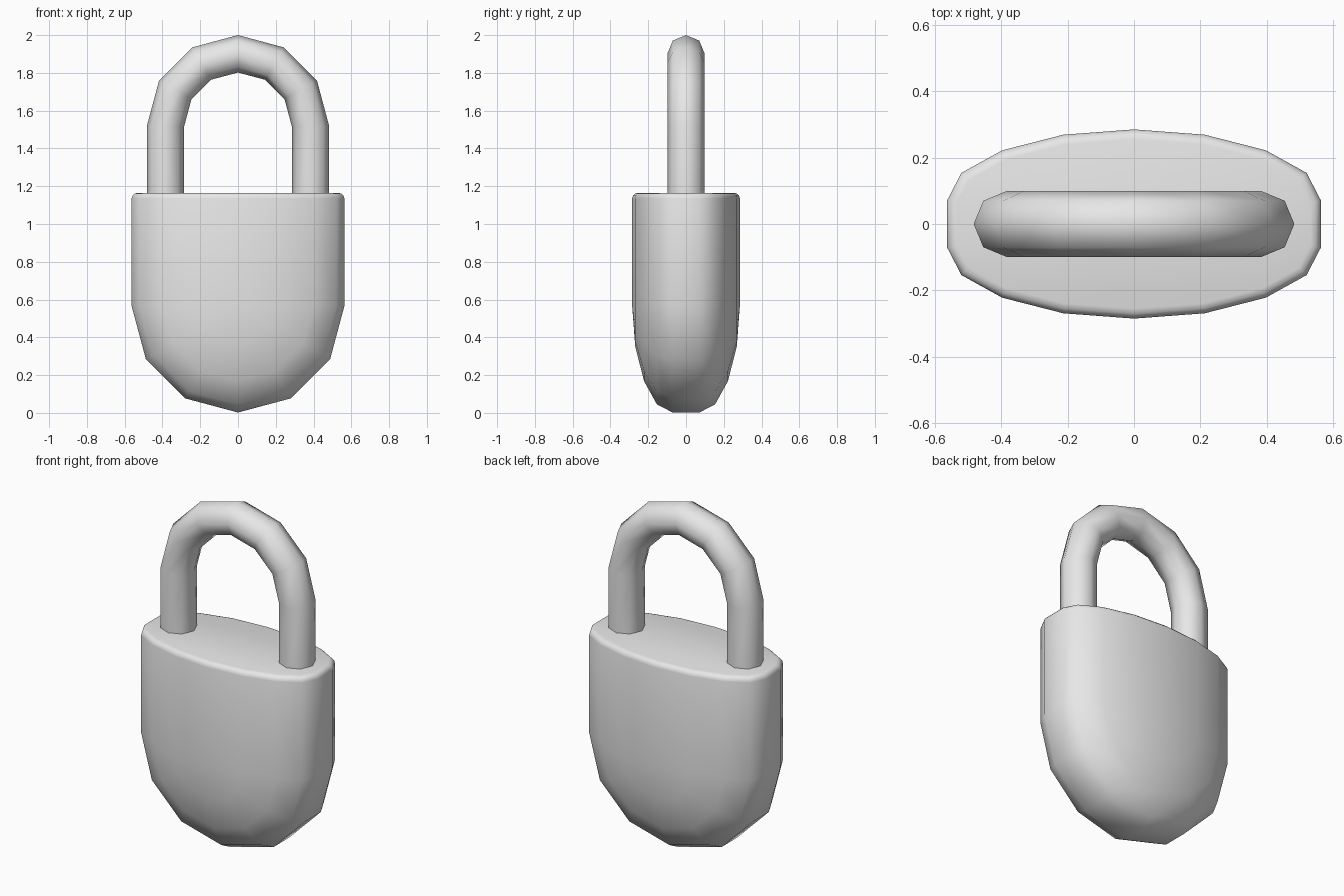
import bpy, bmesh, math

if "Cube" in bpy.data.objects:
    bpy.data.objects.remove(bpy.data.objects["Cube"])

grey = bpy.data.materials.new("plain_grey")
grey.diffuse_color = (0.8, 0.8, 0.8, 1)
grey.use_nodes = True
grey.node_tree.nodes["Principled BSDF"].inputs["Base Color"].default_value = grey.diffuse_color


def finish(bm, name, angle):
    bmesh.ops.recalc_face_normals(bm, faces=bm.faces[:])
    mesh = bpy.data.meshes.new(name)
    bm.to_mesh(mesh)
    bm.free()
    mesh.materials.append(grey)
    ob = bpy.data.objects.new(name, mesh)
    bpy.context.collection.objects.link(ob)
    bpy.ops.object.select_all(action='DESELECT')
    ob.select_set(True)
    bpy.context.view_layer.objects.active = ob
    bpy.ops.object.shade_smooth_by_angle(angle=math.radians(angle))
    return ob


def loft(bm, rows, cyclic):
    """Join consecutive rows of points with quads."""
    vs = [[bm.verts.new(p) for p in row] for row in rows]
    for a, b in zip(vs, vs[1:]):
        n = len(a)
        for i in range(n if cyclic else n - 1):
            j = (i + 1) % n
            bm.faces.new((a[i], a[j], b[j], b[i]))
    return vs


# Body: half outline (radius, y) spun round the bottom, then carried straight up
TOP, MID = 1.165, 0.565
half = [(0, 0.285), (0.213, 0.269), (0.397, 0.222), (0.52, 0.154), (0.563, 0.071)]
outline = half + [(r, -y) for r, y in reversed(half)]
rows = [[(-r, y, TOP) for r, y in outline]]
for k in range(7):
    a = math.pi + k * math.pi / 6
    rows.append([(r * math.cos(a), y, MID + r * math.sin(a)) for r, y in outline])
rows.append([(r, y, TOP) for r, y in outline])
bm = bmesh.new()
loft(bm, rows, False)
bmesh.ops.remove_doubles(bm, verts=bm.verts[:], dist=0.0005)

# Flat lid with a rounded rim
rim = [e for e in bm.edges if e.is_boundary]
bmesh.ops.contextual_create(bm, geom=rim)
bmesh.ops.recalc_face_normals(bm, faces=bm.faces[:])
rim = [e for e in bm.edges if all(v.co.z > TOP - 0.001 for v in e.verts)]
bmesh.ops.bevel(bm, geom=rim, offset=0.03, offset_type='OFFSET', segments=3,
                profile=0.5, affect='EDGES')
finish(bm, "lock_body", 50)

# Shackle: eight-sided bar swept up one leg, over the arch and down the other
R, TUBE, SPRING = 0.384, 0.099, 1.517
path = [(0, 1.1)] + [(k * math.pi / 6, SPRING) for k in range(7)] + [(math.pi, 1.1)]
rows = []
for a, base in path:
    ring = []
    for s in range(8):
        t = s * math.pi / 4
        d = R + TUBE * math.cos(t)
        ring.append((d * math.cos(a), TUBE * math.sin(t), base + d * math.sin(a)))
    rows.append(ring)
bm = bmesh.new()
vs = loft(bm, rows, True)
for end in (vs[0], vs[-1]):
    bm.faces.new(end)
finish(bm, "shackle", 60)
